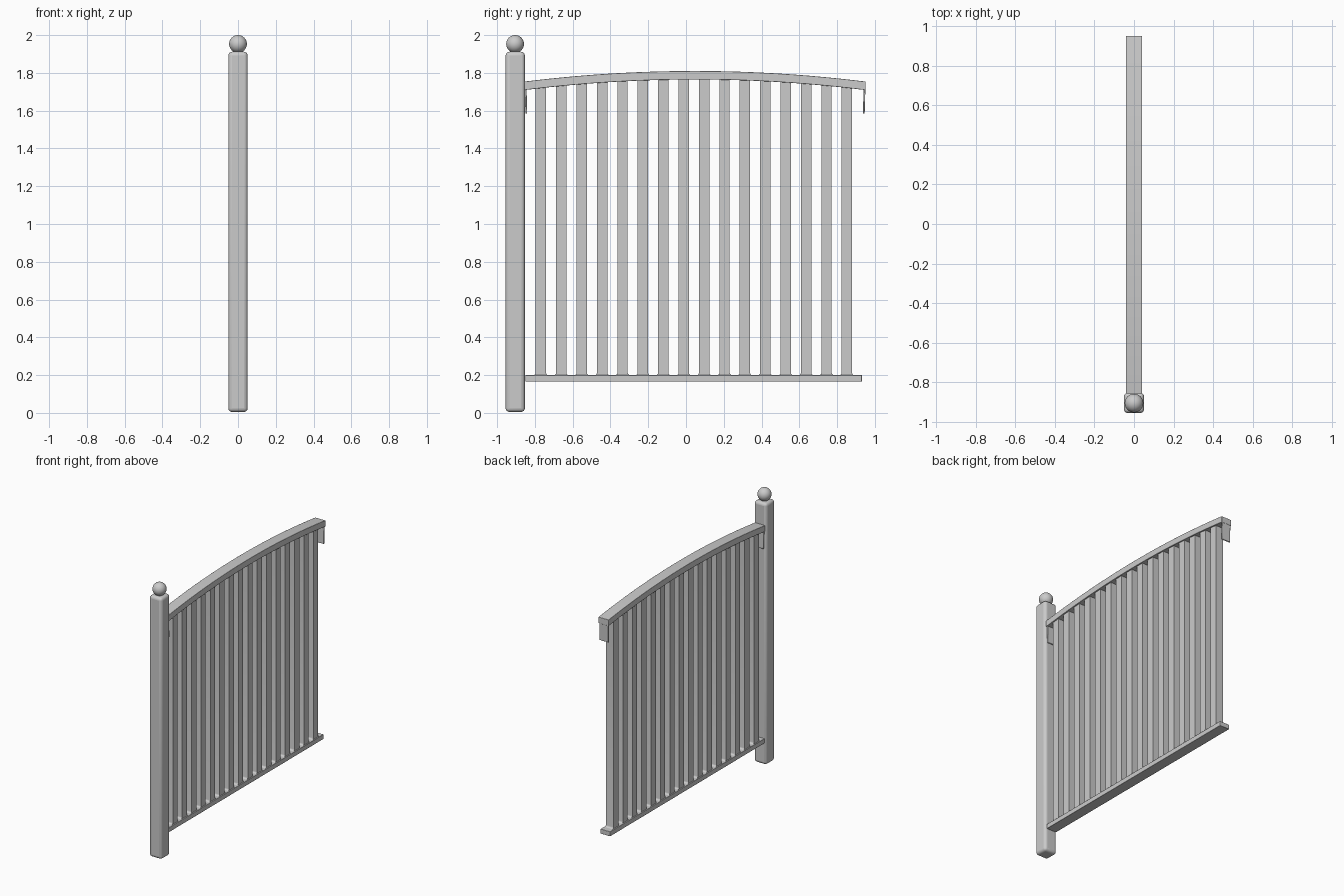
import bpy, math

if "Cube" in bpy.data.objects:
    bpy.data.objects.remove(bpy.data.objects["Cube"])

MID, HALF, SAG = 0.048, 0.903, 0.056      # top rail centre, half length, rise


def arc_z(y):
    return 1.765 - SAG * ((y - MID) / HALF) ** 2


def finish(ob, bevel, segments=2):
    if bevel:
        m = ob.modifiers.new("bevel", 'BEVEL')
        m.width, m.segments, m.limit_method = bevel, segments, 'ANGLE'
    bpy.ops.object.select_all(action='DESELECT')
    ob.select_set(True)
    bpy.context.view_layer.objects.active = ob
    bpy.ops.object.shade_smooth_by_angle(angle=math.radians(40))


def plate(name, outline, half, bevel=0.0):
    """Extrude a (y, z) outline, counter-clockwise, across x."""
    n = len(outline)
    verts = [(x, y, z) for x in (-half, half) for y, z in outline]
    faces = [tuple(range(n - 1, -1, -1)), tuple(range(n, 2 * n))]
    faces += [(i, (i + 1) % n, n + (i + 1) % n, n + i) for i in range(n)]
    me = bpy.data.meshes.new(name)
    me.from_pydata(verts, [], faces)
    ob = bpy.data.objects.new(name, me)
    bpy.context.collection.objects.link(ob)
    finish(ob, bevel)
    return ob


def rect(y0, y1, z0, z1):
    return [(y0, z0), (y1, z0), (y1, z1), (y0, z1)]


# Post with rounded edges and ball cap
plate("post", rect(-0.955, -0.853, 0.005, 1.912), 0.051).modifiers.clear()
post = bpy.data.objects["post"]
finish(post, 0.02, 4)
bpy.ops.mesh.primitive_uv_sphere_add(segments=32, ring_count=16, radius=0.047,
                                     location=(0, -0.905, 1.953))
ball = bpy.context.object
ball.name = "post_ball"
finish(ball, 0)

# Arched top rail
ys = [MID - HALF + 2 * HALF * i / 32 for i in range(33)]
plate("top_rail", [(y, arc_z(y)) for y in ys] +
      [(y, arc_z(y) + 0.045) for y in reversed(ys)], 0.041, 0.002)

# Thin end brackets hanging from the rail
for name, s in (("post_bracket", -1), ("latch_bracket", 1)):
    pts = [(0.889, 1.585), (0.898, 1.585), (0.902, 1.72), (0.892, 1.72)]
    pts = [(MID + s * y, z) for y, z in pts]
    plate(name, pts if s > 0 else pts[::-1], 0.036, 0.003)

# Bottom rail
plate("bottom_rail", rect(-0.85, 0.931, 0.166, 0.2), 0.039, 0.002)

# Balusters with filleted feet
R, W = 0.012, 0.0275
foot = [(W + R - R * math.sin(a), 0.2 + R - R * math.cos(a))
        for a in (i * math.pi / 8 for i in range(5))]
for i in range(16):
    c = -0.768 + 0.108 * i
    right = [(c + y, z) for y, z in foot]
    left = [(c - y, z) for y, z in reversed(foot)]
    top = [(c + W, arc_z(c + W) + 0.01), (c - W, arc_z(c - W) + 0.01)]
    plate(f"baluster_{i + 1}", [(c + W + R, 0.195)] + right + top + left +
          [(c - W - R, 0.195)], 0.031)
